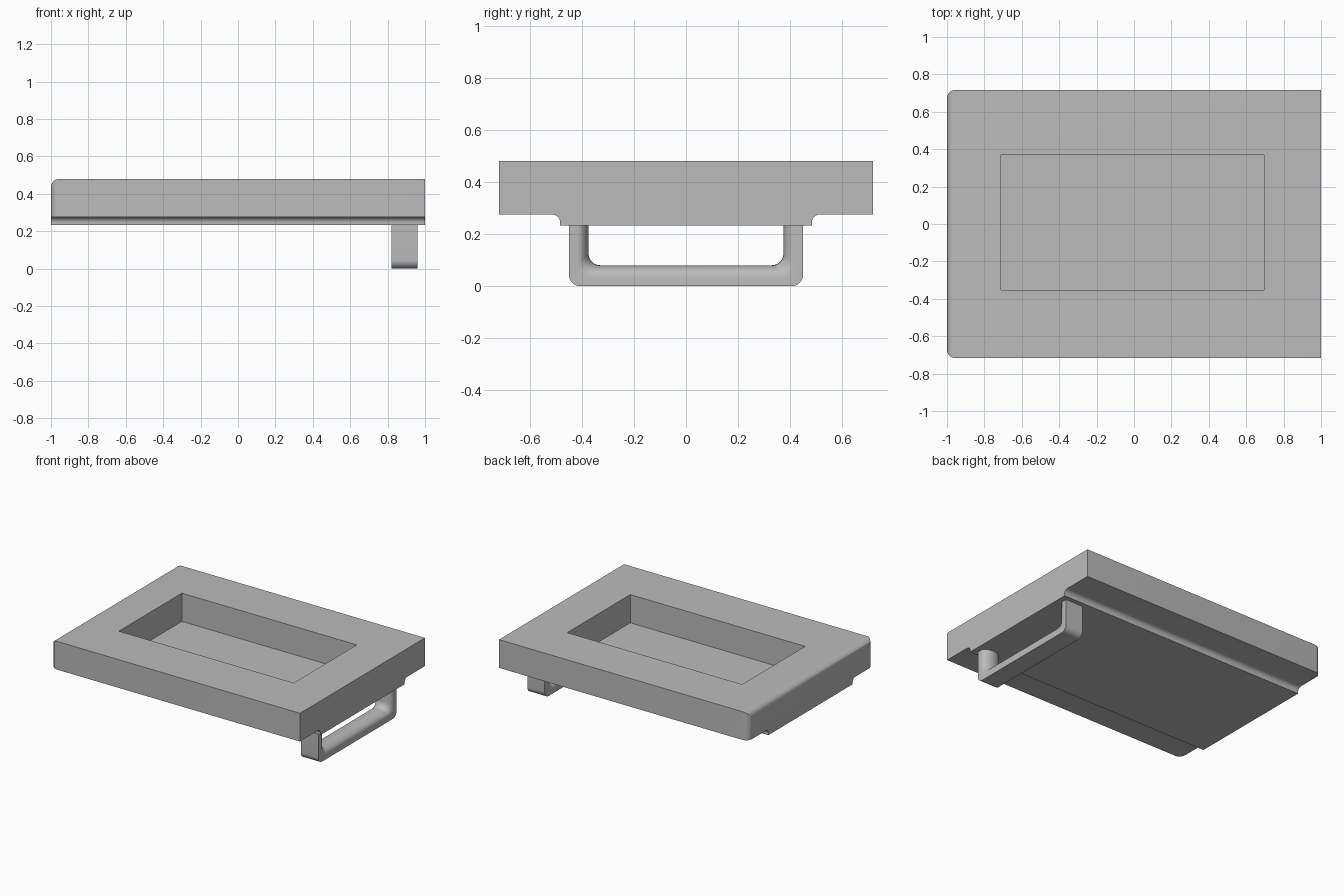
import bpy, bmesh, math

old = bpy.data.objects.get("Cube")
if old:
    bpy.data.objects.remove(old, do_unlink=True)

grey = bpy.data.materials.new("plain_grey")
grey.use_nodes = True
colour = (0.5, 0.5, 0.5, 1)
grey.diffuse_color = colour
grey.node_tree.nodes["Principled BSDF"].inputs["Base Color"].default_value = colour


def make_object(name, bm):
    bmesh.ops.recalc_face_normals(bm, faces=bm.faces)
    mesh = bpy.data.meshes.new(name)
    bm.to_mesh(mesh)
    bm.free()
    mesh.materials.append(grey)
    obj = bpy.data.objects.new(name, mesh)
    bpy.context.collection.objects.link(obj)
    return obj


def activate(obj):
    bpy.ops.object.select_all(action='DESELECT')
    obj.select_set(True)
    bpy.context.view_layer.objects.active = obj


def arc(cy, cz, r, start, end, steps=8):
    angles = [math.radians(start + (end - start) * i / steps) for i in range(steps + 1)]
    return [(cy + r * math.cos(a), cz + r * math.sin(a)) for a in angles]


# Tray body: stepped end profile, run along x
TOP, STEP, BASE = 0.48, 0.275, 0.232
HALF_Y, RAISED_Y, COVE = 0.717, 0.483, 0.03
half = [(HALF_Y, TOP), (HALF_Y, STEP)]
half += arc(RAISED_Y + COVE, STEP - COVE, COVE, 90, 180)
half += [(RAISED_Y, BASE)]
profile = half + [(-y, z) for y, z in reversed(half)]

bm = bmesh.new()
face = bm.faces.new([bm.verts.new((-1, y, z)) for y, z in profile])
ext = bmesh.ops.extrude_face_region(bm, geom=[face])
moved = [g for g in ext["geom"] if isinstance(g, bmesh.types.BMVert)]
bmesh.ops.translate(bm, verts=moved, vec=(2, 0, 0))

# Round the two upright corners at the end away from the handle
corners = [e for e in bm.edges
           if all(v.co.x < -0.99 and abs(v.co.y) > HALF_Y - 0.001 for v in e.verts)]
bmesh.ops.bevel(bm, geom=corners, offset=0.045, segments=8, profile=0.5, affect='EDGES')
tray = make_object("tray_body", bm)

# Rectangular recess in the top
bm = bmesh.new()
bmesh.ops.create_cube(bm, size=1)
for v in bm.verts:
    v.co.x = 0.695 if v.co.x > 0 else -0.71
    v.co.y = 0.37 if v.co.y > 0 else -0.353
    v.co.z = 0.7 if v.co.z > 0 else STEP
cutter = make_object("recess_cutter", bm)
cutter.hide_render = True
cut = tray.modifiers.new("recess", 'BOOLEAN')
cut.operation = 'DIFFERENCE'
cut.solver = 'EXACT'
cut.object = cutter
activate(tray)
bpy.ops.object.modifier_apply(modifier=cut.name)
bpy.data.objects.remove(cutter, do_unlink=True)


# Handle: flat outer face and rounded inner face, swept along a U
def u_path(half_y, bottom, r):
    side = [(half_y, 0.24)] + arc(half_y - r, bottom + r, r, 0, -90)
    return side + [(-y, z) for y, z in reversed(side)]


outer = u_path(0.45, 0.0, 0.045)
inner = u_path(0.374, 0.08, 0.045)
HALF_W, MID_X, FLAT = 0.07, 0.89, 0.45
section = [(HALF_W, 0.0)]
for i in range(13):
    a = math.pi * i / 12
    section.append((HALF_W * math.cos(a), FLAT + (1 - FLAT) * math.sin(a)))
section.append((-HALF_W, 0.0))

bm = bmesh.new()
rings = []
for (oy, oz), (iy, iz) in zip(outer, inner):
    rings.append([bm.verts.new((MID_X + x, oy + (iy - oy) * t, oz + (iz - oz) * t))
                  for x, t in section])
n = len(section)
for a, b in zip(rings, rings[1:]):
    for i in range(n):
        j = (i + 1) % n
        bm.faces.new((a[i], a[j], b[j], b[i]))
bm.faces.new(rings[0])
bm.faces.new(rings[-1])
handle = make_object("handle", bm)

for obj in (tray, handle):
    activate(obj)
    bpy.ops.object.shade_smooth_by_angle(angle=math.radians(30))
